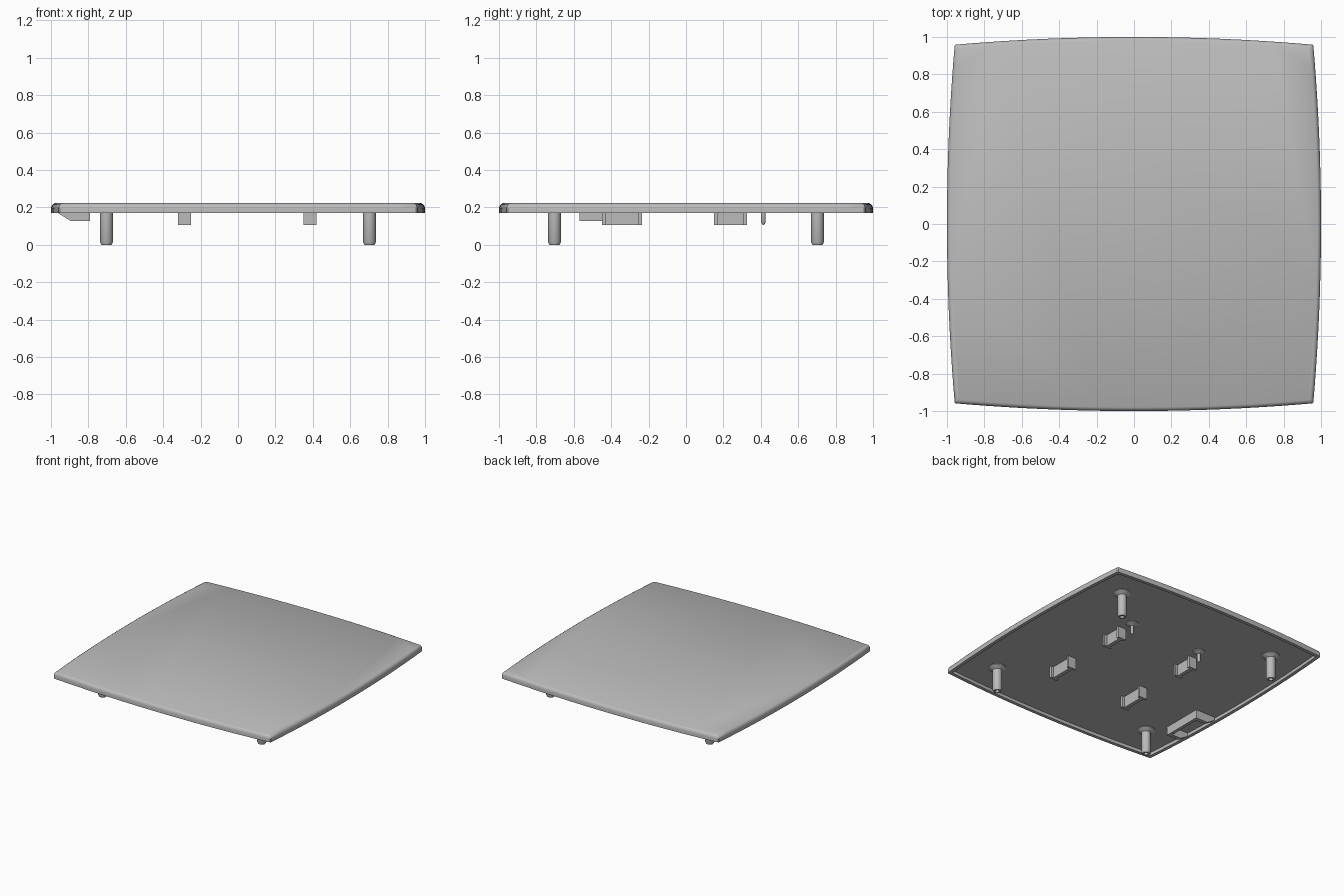
import bpy, bmesh
from math import cos, sin, tau, radians

cube = bpy.data.objects.get("Cube")
if cube:
    bpy.data.objects.remove(cube)

GREY = (0.5, 0.5, 0.5, 1)
mat = bpy.data.materials.new("plain grey")
mat.use_nodes = True
mat.diffuse_color = GREY
mat.node_tree.nodes["Principled BSDF"].inputs["Base Color"].default_value = GREY

CEILING = 0.195


def loft(name, loops, smooth=True):
    """Skin a stack of equal-length closed loops and cap both ends."""
    bm = bmesh.new()
    rings = [[bm.verts.new(p) for p in loop] for loop in loops]
    n = len(rings[0])
    for a, b in zip(rings, rings[1:]):
        for i in range(n):
            j = (i + 1) % n
            bm.faces.new((a[i], a[j], b[j], b[i]))
    bm.faces.new(rings[0])
    bm.faces.new(rings[-1])
    bmesh.ops.recalc_face_normals(bm, faces=bm.faces)
    mesh = bpy.data.meshes.new(name)
    bm.to_mesh(mesh)
    bm.free()
    mesh.materials.append(mat)
    obj = bpy.data.objects.new(name, mesh)
    bpy.context.collection.objects.link(obj)
    if smooth:
        bpy.ops.object.select_all(action='DESELECT')
        obj.select_set(True)
        bpy.context.view_layer.objects.active = obj
        bpy.ops.object.shade_smooth_by_angle(angle=radians(35))
    return obj


def lathe(name, x, y, profile, sides=24):
    return loft(name, [[(x + r * cos(tau * i / sides), y + r * sin(tau * i / sides), z)
                        for i in range(sides)] for r, z in profile])


def box(name, x0, x1, y0, y1, z0, z1):
    return loft(name, [[(x0, y0, z), (x1, y0, z), (x1, y1, z), (x0, y1, z)]
                       for z in (z0, z1)], smooth=False)


def bowed_square(inset, z, steps=20):
    """Square outline with gently bulging sides and clipped corners."""
    pts = []
    k = 1 - inset
    for c, s in ((1, 0), (0, 1), (-1, 0), (0, -1)):
        for i in range(steps + 1):
            t = (2 * i / steps - 1)
            u, v = k * (1 - 0.041 * t * t), k * 0.953 * t
            pts.append((u * c - v * s, u * s + v * c, z))
    return pts


# Hollow cover plate: ceiling, rim, outer wall, rounded top edge
cover = [(0.026, CEILING), (0.026, 0.17), (0, 0.17), (0, 0.196),
         (0.003, 0.208), (0.009, 0.216), (0.02, 0.222)]
loft("cover_plate", [bowed_square(i, z) for i, z in cover])

# Four mounting pegs with flared bases and hollow tips
peg = [(0.065, 0.2), (0.065, 0.192), (0.034, 0.172), (0.034, 0.014),
       (0.027, 0), (0.016, 0), (0.016, 0.03)]
for x in (-0.703, 0.703):
    for y in (-0.703, 0.703):
        lathe("mounting_peg", x, y, peg)

# Two slim locating pins with pointed tips
pin = [(0.047, 0.2), (0.047, 0.19), (0.012, 0.175), (0.012, 0.12), (0.003, 0.105)]
for x in (-0.265, 0.365):
    lathe("locating_pin", x, 0.414, pin, 16)

# Four I-shaped guide blocks: a web with a flange at each end
for x in (-0.285, 0.385):
    for y0, y1 in ((-0.45, -0.235), (0.15, 0.325)):
        box("guide_web", x - 0.015, x + 0.015, y0, y1, 0.105, 0.2)
        for y in (y0, y1 - 0.02):
            box("guide_flange", x - 0.035, x + 0.035, y, y + 0.02, 0.105, 0.2)

# Side latch: upright wall with two sloped ribs reaching the rim
box("latch_wall", -0.815, -0.79, -0.57, -0.24, 0.128, 0.2)
slope = [(-0.79, 0.2), (-0.96, 0.2), (-0.96, 0.168), (-0.895, 0.128), (-0.79, 0.128)]
for y in (-0.57, -0.27):
    loft("latch_rib", [[(x, v, z) for x, z in slope] for v in (y, y + 0.03)], smooth=False)
